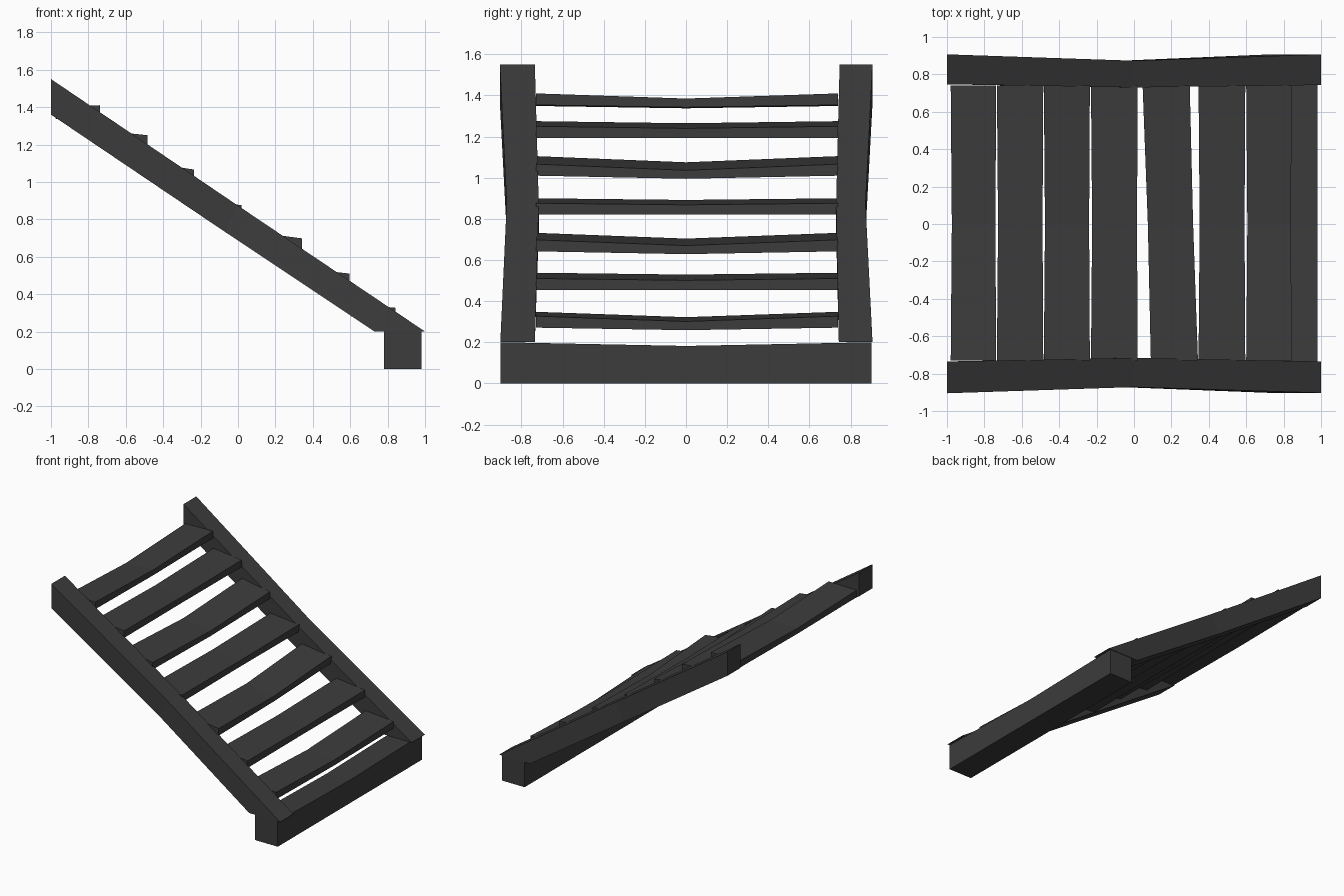
import bpy, bmesh

if "Cube" in bpy.data.objects:
    bpy.data.objects.remove(bpy.data.objects["Cube"])


def loft(name, sections):
    """Closed four-sided beam through a few cross-sections."""
    bm = bmesh.new()
    rings = [[bm.verts.new(p) for p in s] for s in sections]
    for a, b in zip(rings, rings[1:]):
        for i in range(4):
            j = (i + 1) % 4
            bm.faces.new((a[i], a[j], b[j], b[i]))
    bm.faces.new(rings[0])
    bm.faces.new(rings[-1])
    bmesh.ops.recalc_face_normals(bm, faces=bm.faces)
    me = bpy.data.meshes.new(name)
    bm.to_mesh(me)
    bm.free()
    ob = bpy.data.objects.new(name, me)
    bpy.context.collection.objects.link(ob)
    mat = bpy.data.materials.get("dark_wood") or bpy.data.materials.new("dark_wood")
    mat.diffuse_color = (0.045, 0.045, 0.045, 1)
    mat.use_nodes = True
    mat.node_tree.nodes["Principled BSDF"].inputs["Base Color"].default_value = mat.diffuse_color
    me.materials.append(mat)
    return ob


# Sloping side rails, pinched at the middle and cut level at the foot
# station: top x, top z, bottom x, bottom z
stations = [(-1, 1.55, -1, 1.36), (0, 0.873, -0.07, 0.733), (1, 0.2, 0.73, 0.2)]
widths = {
    "back_rail": [(0.747, 0.907), (0.73, 0.873), (0.743, 0.907)],
    "front_rail": [(-0.735, -0.905), (-0.716, -0.872), (-0.735, -0.903)],
}
for name, ys in widths.items():
    loft(name, [[(tx, i, tz), (tx, o, tz), (bx, o, bz), (bx, i, bz)]
                for (tx, tz, bx, bz), (i, o) in zip(stations, ys)])

# Foot beam
loft("foot_beam", [[(0.78, y, 0), (0.98, y, 0), (0.98, y, t), (0.78, y, t)]
                   for y, t in ((-0.903, 0.2), (0, 0.182), (0.903, 0.2))])

# Treads: left x, right x, top z at left, top z at right, sag, skew
treads = [
    (-0.98, -0.737, 1.405, 1.41, 0.025, 0),
    (-0.733, -0.485, 1.275, 1.25, 0.01, 0),
    (-0.482, -0.236, 1.105, 1.066, 0.03, 0),
    (-0.23, 0.02, 0.90, 0.876, 0.008, 0),
    (0.068, 0.32, 0.732, 0.698, 0.028, 0.022),
    (0.345, 0.595, 0.538, 0.51, 0.009, 0),
    (0.60, 0.843, 0.348, 0.327, 0.026, 0),
]
for n, (x0, x1, z0, z1, sag, skew) in enumerate(treads):
    secs = []
    for y, k, d in ((-0.73, 1, 0), (0, 0, sag), (0.74, -1, 0)):
        a, b = x0 + k * skew, x1 + k * skew
        if k == 0:
            a, b = a + 0.006, b - 0.004
        t = 0.056 if k else 0.05 - sag * 0.3
        secs.append([(a, y, z0 - d), (b, y, z1 - d),
                     (b, y, z1 - d - t), (a, y, z0 - d - t)])
    loft(f"tread_{n + 1}", secs)
